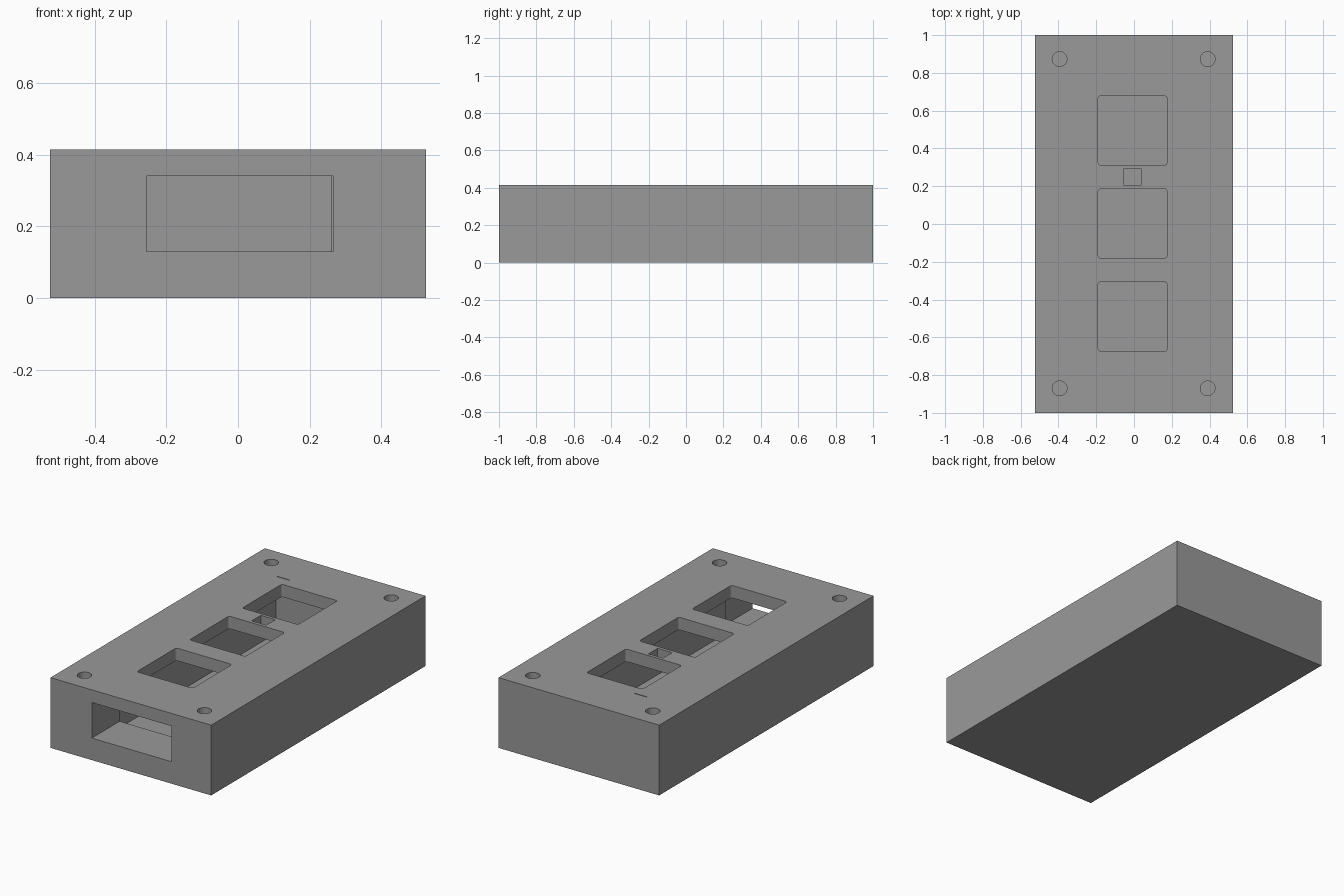
import bpy, bmesh, math

if "Cube" in bpy.data.objects:
    bpy.data.objects.remove(bpy.data.objects["Cube"])

grey = bpy.data.materials.new("mid grey")
grey.diffuse_color = (0.32, 0.32, 0.32, 1)
grey.use_nodes = True
grey.node_tree.nodes["Principled BSDF"].inputs["Base Color"].default_value = grey.diffuse_color


def box(name, x, y, z, corner=0.0):
    """Box from (min, max) ranges, with optionally rounded vertical edges."""
    bm = bmesh.new()
    bmesh.ops.create_cube(bm, size=1)
    for v in bm.verts:
        v.co = [r[0] + (c + 0.5) * (r[1] - r[0]) for r, c in zip((x, y, z), v.co)]
    if corner:
        upright = [e for e in bm.edges if abs(e.verts[0].co.z - e.verts[1].co.z) > 1e-4]
        bmesh.ops.bevel(bm, geom=upright, offset=corner, segments=4,
                        profile=0.5, affect='EDGES')
    return finish(name, bm)


def finish(name, bm):
    mesh = bpy.data.meshes.new(name)
    bm.to_mesh(mesh)
    bm.free()
    mesh.materials.append(grey)
    ob = bpy.data.objects.new(name, mesh)
    bpy.context.collection.objects.link(ob)
    return ob


TOP = 0.415
case = box("case", (-0.525, 0.525), (-1, 1), (0, TOP))

# Inner chamber and the slot that opens it to the front
cutters = [
    box("chamber_cutter", (-0.27, 0.26), (-0.74, 0.74), (0.08, 0.341)),
    box("front_slot_cutter", (-0.255, 0.265), (-1.1, -0.739), (0.13, 0.34)),
]

# Three rounded windows through the lid
for y in (-0.49, 0.003, 0.495):
    cutters.append(box("window_cutter", (-0.19, 0.175), (y - 0.184, y + 0.184),
                       (0.3, 0.5), 0.015))

# Small square opening and a fine mark in the lid
cutters.append(box("square_opening_cutter", (-0.055, 0.04), (0.207, 0.292), (0.3, 0.5)))
cutters.append(box("mark_cutter", (-0.268, -0.185), (0.743, 0.748), (TOP - 0.005, 0.5)))

# Screw holes in the corners
for x in (-0.394, 0.39):
    for y in (-0.87, 0.873):
        bm = bmesh.new()
        bmesh.ops.create_cone(bm, cap_ends=True, segments=32,
                              radius1=0.039, radius2=0.039, depth=0.4)
        bmesh.ops.translate(bm, verts=bm.verts, vec=(x, y, 0.315))
        cutters.append(finish("screw_hole_cutter", bm))

# Cut everything from the case
for cutter in cutters:
    cutter.hide_render = True
    cutter.hide_set(True)
    cut = case.modifiers.new(cutter.name, 'BOOLEAN')
    cut.operation = 'DIFFERENCE'
    cut.solver = 'EXACT'
    cut.object = cutter

bpy.context.view_layer.objects.active = case
case.select_set(True)
bpy.ops.object.shade_smooth_by_angle(angle=math.radians(30))
